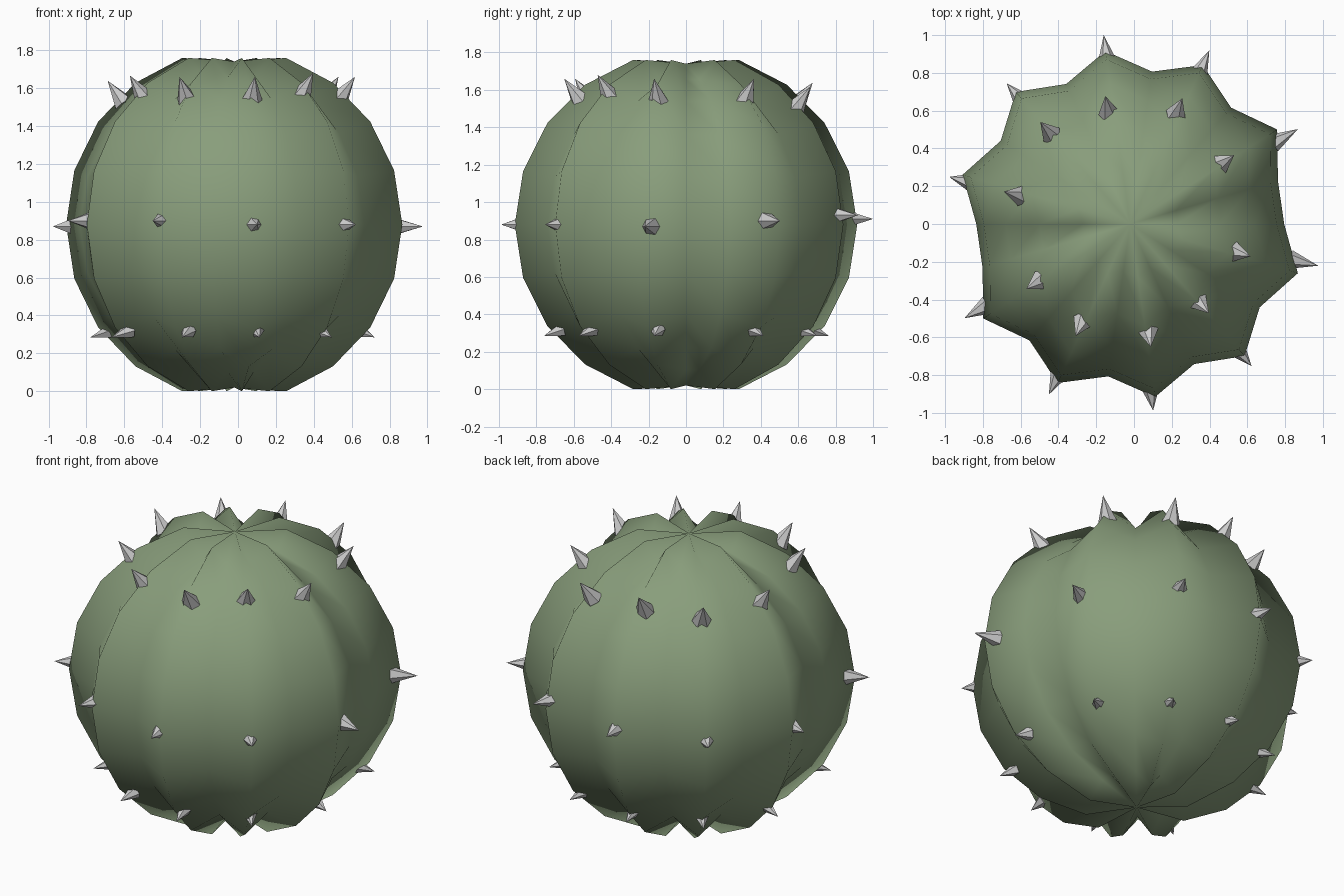
import bpy, bmesh, math
from mathutils import Vector

if "Cube" in bpy.data.objects:
    bpy.data.objects.remove(bpy.data.objects["Cube"])

CENTRE = Vector((-0.02, 0, 0.88))
SEG, RINGS = 22, 10
RIDGE, VALLEY, POLE = 0.925, 0.815, 0.86
RIDGES = {2, 4, 6, 8, 10, 13, 15, 17, 19, 21}   # segment columns pushed outward


def add_object(name, bm):
    mesh = bpy.data.meshes.new(name)
    bmesh.ops.recalc_face_normals(bm, faces=bm.faces)
    bm.to_mesh(mesh)
    bm.free()
    obj = bpy.data.objects.new(name, mesh)
    bpy.context.collection.objects.link(obj)
    return obj


# Ribbed body: a sphere whose columns alternate between ridge and valley
bm = bmesh.new()
top = bm.verts.new(CENTRE + Vector((0, 0, POLE)))
bottom = bm.verts.new(CENTRE - Vector((0, 0, POLE)))
rows = []
for i in range(1, RINGS):
    p = math.pi * i / RINGS
    row = []
    for k in range(SEG):
        a = 2 * math.pi * k / SEG
        r = RIDGE if k in RIDGES else VALLEY
        row.append(bm.verts.new(CENTRE + r * Vector(
            (math.sin(p) * math.cos(a), math.sin(p) * math.sin(a), math.cos(p)))))
    rows.append(row)
for k in range(SEG):
    n = (k + 1) % SEG
    bm.faces.new((top, rows[0][k], rows[0][n]))
    bm.faces.new((bottom, rows[-1][n], rows[-1][k]))
    for a, b in zip(rows, rows[1:]):
        bm.faces.new((a[k], b[k], b[n], a[n]))
for f in bm.faces:
    f.smooth = True
body = add_object("cactus_body", bm)
green = bpy.data.materials.new("cactus_green")
green.diffuse_color = (0.25, 0.34, 0.20, 1)
green.use_nodes = True
green.node_tree.nodes["Principled BSDF"].inputs["Base Color"].default_value = green.diffuse_color
body.data.materials.append(green)


# Spines: six-sided cones from a buried base to a tip
def spine(bm, angle, base, tip, radius=0.05):
    d = Vector((math.cos(math.radians(angle)), math.sin(math.radians(angle)), 0))
    start = CENTRE + d * base[0] + Vector((0, 0, base[1]))
    end = CENTRE + d * tip[0] + Vector((0, 0, tip[1]))
    axis = end - start
    u = axis.cross(Vector((0, 0, 1))).normalized()
    v = axis.normalized().cross(u)
    apex = bm.verts.new(end)
    ring = [bm.verts.new(start + radius * (u * math.cos(t) + v * math.sin(t)))
            for t in (math.pi * j / 3 for j in range(6))]
    bm.faces.new(ring)
    for j in range(6):
        bm.faces.new((ring[j], ring[(j + 1) % 6], apex))


# Middle row: angle, tip radius, height offset
bm = bmesh.new()
for a, r, z in [(98, 1.01, 0.03), (65.5, 1.01, 0.05), (29.5, 1.02, 0.02), (-12.5, 1.02, -0.01),
                (-49.5, 0.99, 0), (-83, 0.995, 0), (-115.5, 1.0, 0.02), (-150.4, 1.01, 0.02),
                (165.4, 0.99, -0.01), (131.3, 0.99, 0)]:
    spine(bm, a, (0.87, z), (r, z))
add_object("middle_spines", bm)

# Upper row: angle, mid radius
bm = bmesh.new()
for a, r in [(-48.6, 0.57), (-80.5, 0.60), (-116, 0.60), (-148, 0.59), (165.6, 0.63),
             (131.4, 0.66), (101, 0.63), (67.5, 0.66), (33.5, 0.60), (-15, 0.60)]:
    z = 0.69 - 0.7 * (r - 0.6)
    spine(bm, a, (r - 0.03, z - 0.03), (r + 0.06, z + 0.09), 0.055)
add_object("upper_spines", bm)

# Lower row: angle, tip radius
bm = bmesh.new()
for a, r in [(-13, 0.76), (-48, 0.77), (-80, 0.77), (-111, 0.77), (-145, 0.79), (164, 0.79),
             (131, 0.78), (98, 0.77), (65.5, 0.77), (32, 0.78)]:
    spine(bm, a, (0.67, -0.56), (r, -0.595), 0.042)
add_object("lower_spines", bm)
